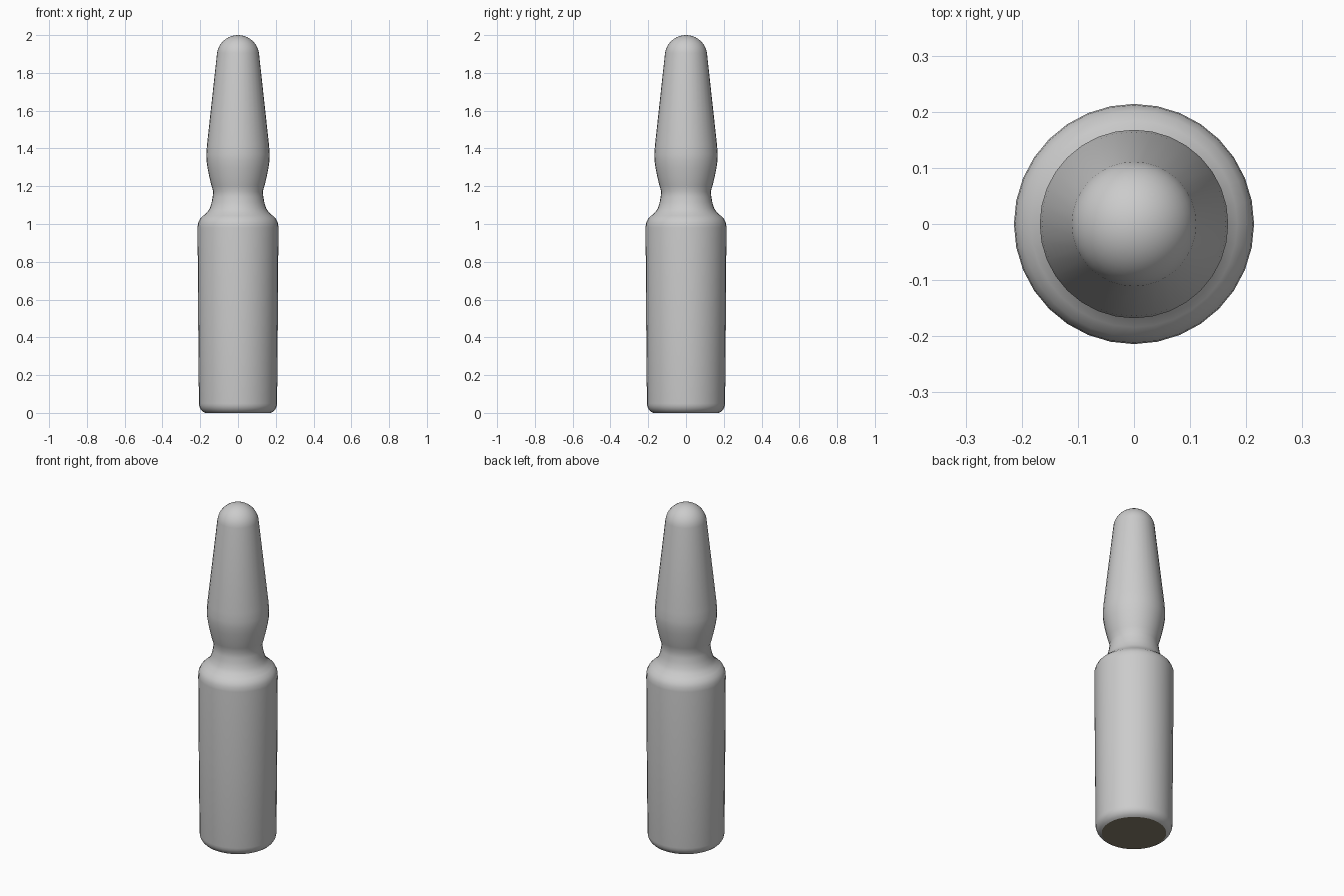
import bpy, bmesh, math
from mathutils import Vector

SEGMENTS = 32

default = bpy.data.objects.get("Cube")
if default:
    bpy.data.objects.remove(default, do_unlink=True)


def make_material(name, colour):
    mat = bpy.data.materials.new(name)
    mat.use_nodes = True
    mat.diffuse_color = colour
    mat.node_tree.nodes["Principled BSDF"].inputs["Base Color"].default_value = colour
    return mat


def arc(radius, height, centre_r, centre_z, start, end, steps):
    """Elliptical arc in the (radius, z) plane, angles in degrees."""
    angles = [math.radians(start + (end - start) * i / steps) for i in range(steps + 1)]
    return [(centre_r + radius * math.cos(a), centre_z + height * math.sin(a)) for a in angles]


# Profile from the base centre to the tip
profile = [(0, 0)]
profile += arc(0.050, 0.0532, 0.157, 0.05, -70, 0, 5)        # rounded foot
profile += [(0.211, 0.5), (0.214, 0.98)]                     # straight body
profile += [(0.212, 1.005), (0.201, 1.028), (0.184, 1.044),  # shoulder
            (0.163, 1.062), (0.149, 1.084), (0.139, 1.115),
            (0.134, 1.145), (0.131, 1.172)]                  # neck
profile += [(0.141, 1.205), (0.152, 1.25), (0.161, 1.295),   # bulb
            (0.167, 1.335), (0.168, 1.37), (0.164, 1.42)]
profile += arc(0.112, 0.110, 0, 1.89, 8, 90, 9)              # tapered stem and dome

# Revolve the profile
bm = bmesh.new()
verts = [bm.verts.new((r if r > 1e-5 else 0, 0, z)) for r, z in profile]
edges = [bm.edges.new(pair) for pair in zip(verts, verts[1:])]
bmesh.ops.spin(bm, geom=verts + edges, cent=Vector(), axis=Vector((0, 0, 1)),
               angle=math.tau, steps=SEGMENTS, use_merge=False)
bmesh.ops.remove_doubles(bm, verts=bm.verts, dist=0.0005)
bmesh.ops.recalc_face_normals(bm, faces=bm.faces)

# Dark disc on the underside
for face in bm.faces:
    face.material_index = 1 if face.calc_center_median().z < 0.001 else 0

mesh = bpy.data.meshes.new("ampoule")
bm.to_mesh(mesh)
bm.free()
mesh.materials.append(make_material("grey_glass", (0.60, 0.60, 0.60, 1)))
mesh.materials.append(make_material("dark_brown_base", (0.24, 0.21, 0.15, 1)))
ampoule = bpy.data.objects.new("ampoule", mesh)
bpy.context.collection.objects.link(ampoule)

# Smooth glass with a crisp edge around the base disc
bpy.ops.object.select_all(action="DESELECT")
ampoule.select_set(True)
bpy.context.view_layer.objects.active = ampoule
bpy.ops.object.shade_smooth_by_angle(angle=math.radians(25))
